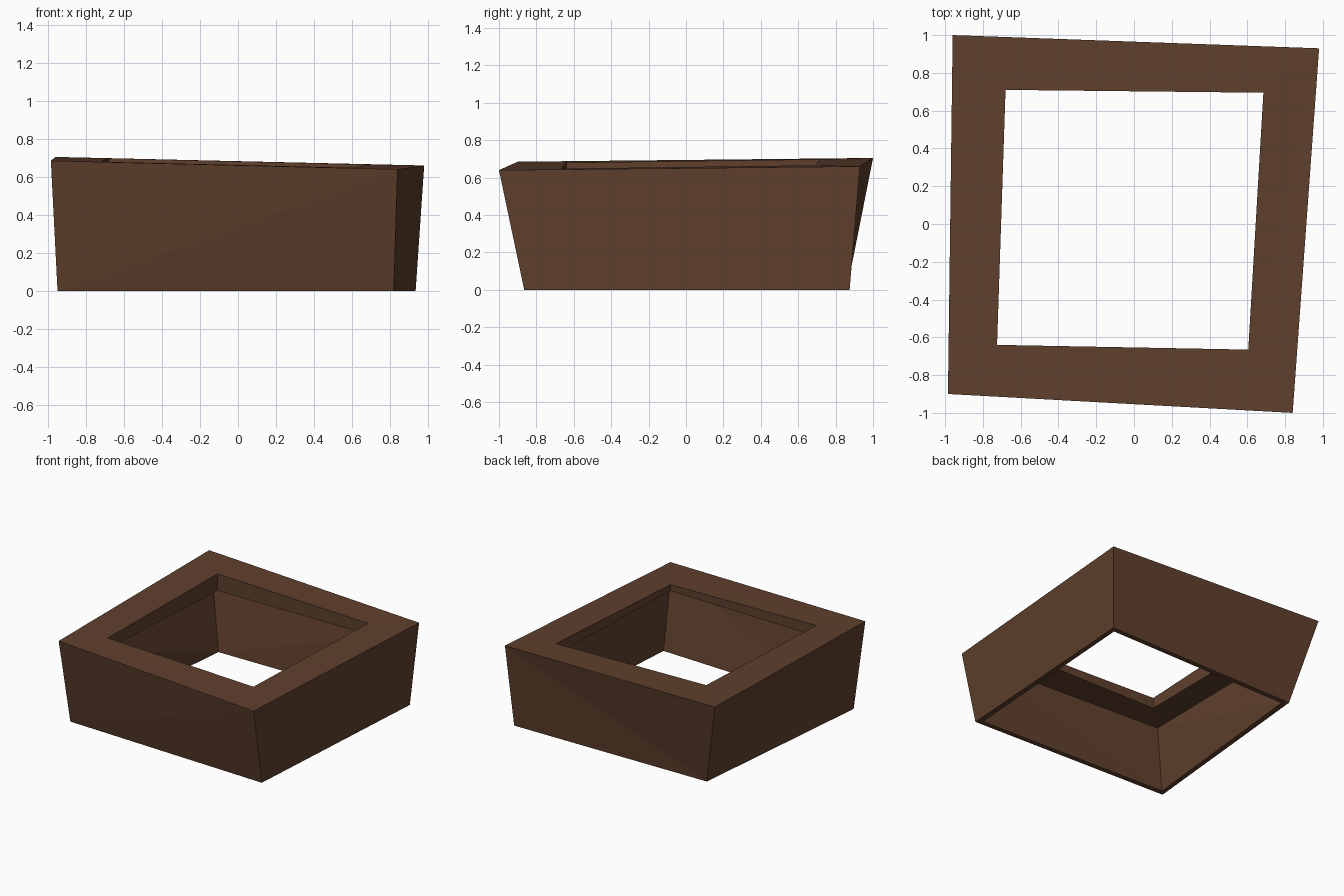
import bpy, bmesh
from mathutils import Vector

if "Cube" in bpy.data.objects:
    bpy.data.objects.remove(bpy.data.objects["Cube"])

WALL = 0.04

# Corner order for every ring: back left, back right, front right, front left
base = [Vector(p) for p in ((-0.79, 0.86, 0), (0.935, 0.875, 0), (0.82, -0.865, 0), (-0.95, -0.80, 0))]
rim = [Vector(p) for p in ((-0.96, 1.0, 0.705), (0.98, 0.93, 0.66), (0.84, -1.0, 0.64), (-0.985, -0.90, 0.685))]
hole = [Vector(p) for p in ((-0.68, 0.71, 0.698), (0.685, 0.695, 0.666), (0.605, -0.665, 0.648), (-0.725, -0.64, 0.68))]
lip_z = [0.56, 0.575, 0.597, 0.592]


def inset(p):
    """Move a corner inward by the wall thickness."""
    return Vector((p.x - WALL * (1 if p.x > 0 else -1), p.y - WALL * (1 if p.y > 0 else -1), p.z))


# Lip underside and the thin-walled cavity that follows the outer walls
hole_under = [Vector((p.x, p.y, z)) for p, z in zip(hole, lip_z)]
cavity_top = [inset(b.lerp(t, z / t.z)) for b, t, z in zip(base, rim, lip_z)]
cavity_base = [inset(b) for b in base]

bm = bmesh.new()
rings = [[bm.verts.new(p) for p in ring]
         for ring in (base, rim, hole, hole_under, cavity_top, cavity_base)]

# Connect each ring to the next, closing back to the base;
# the skewed walls are split along a chosen diagonal
for k in range(6):
    lo, hi = rings[k], rings[(k + 1) % 6]
    for i in range(4):
        j = (i + 1) % 4
        rising = i in (0, 1)
        if k == 3 or k == 4:
            rising = not rising
        if rising:
            tris = ((lo[i], lo[j], hi[j]), (lo[i], hi[j], hi[i]))
            diag = ((lo[i], hi[j], lo[j]), (lo[i], hi[i], hi[j]))
        else:
            diag = ((lo[i], hi[i], lo[j]), (lo[j], hi[i], hi[j]))
        for t in diag:
            bm.faces.new(t)
bmesh.ops.recalc_face_normals(bm, faces=bm.faces)

mesh = bpy.data.meshes.new("square_frame")
bm.to_mesh(mesh)
bm.free()

wood = bpy.data.materials.new("dark brown wood")
wood.diffuse_color = (0.115, 0.051, 0.026, 1)
wood.use_nodes = True
wood.node_tree.nodes["Principled BSDF"].inputs["Base Color"].default_value = wood.diffuse_color
mesh.materials.append(wood)

frame = bpy.data.objects.new("square_frame", mesh)
bpy.context.collection.objects.link(frame)
